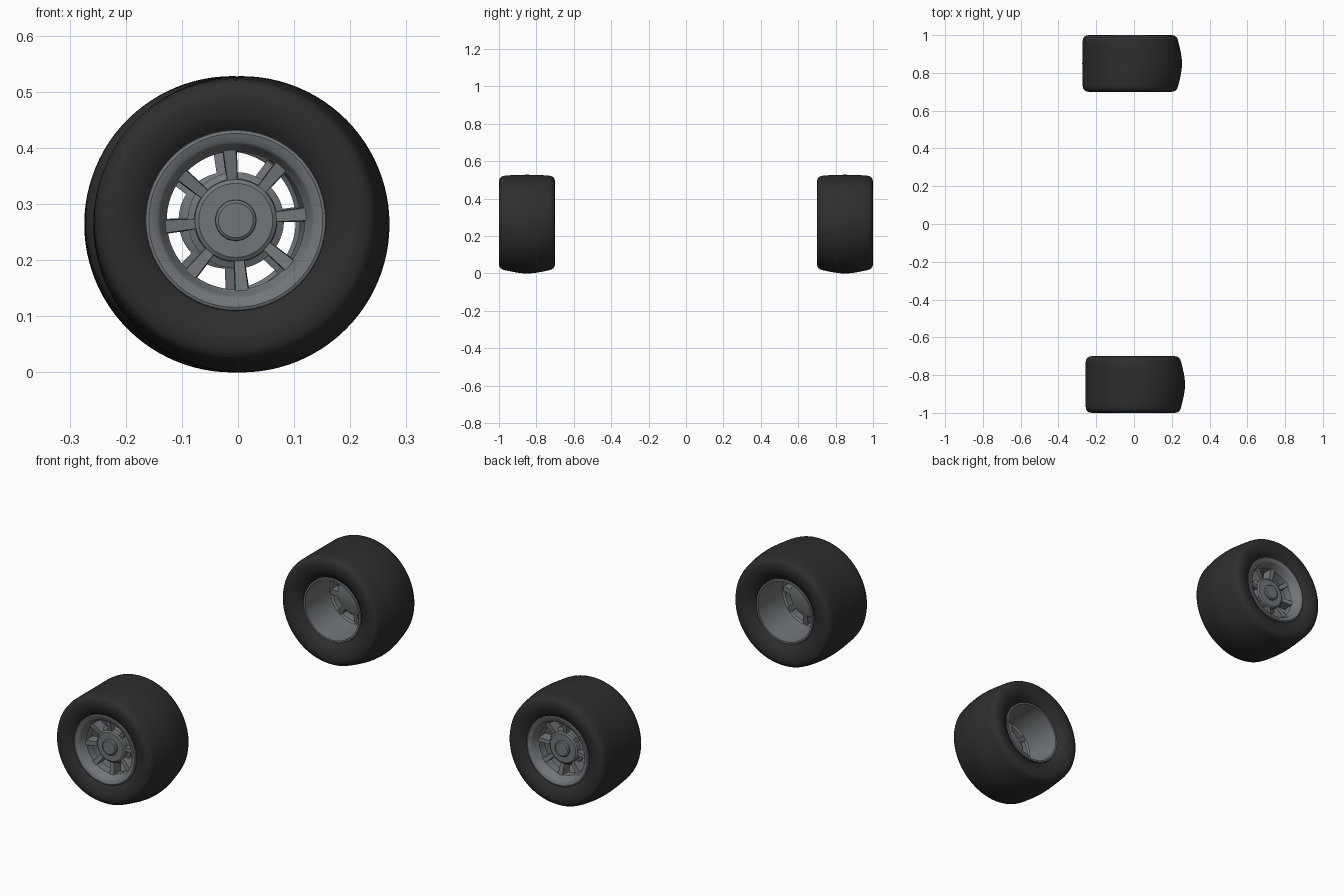
import bpy, bmesh, math

if "Cube" in bpy.data.objects:
    bpy.data.objects.remove(bpy.data.objects["Cube"])


def material(name, color):
    m = bpy.data.materials.new(name)
    m.diffuse_color = (*color, 1)
    m.use_nodes = True
    m.node_tree.nodes["Principled BSDF"].inputs["Base Color"].default_value = m.diffuse_color
    return m


RUBBER = material("black_rubber", (0.027, 0.027, 0.027))
METAL = material("grey_metal", (0.165, 0.18, 0.19))
CZ = 0.271  # axle height


def finish(name, bm, mat, angle=35):
    bmesh.ops.recalc_face_normals(bm, faces=bm.faces)
    me = bpy.data.meshes.new(name)
    bm.to_mesh(me)
    bm.free()
    me.materials.append(mat)
    ob = bpy.data.objects.new(name, me)
    bpy.context.collection.objects.link(ob)
    bpy.ops.object.select_all(action='DESELECT')
    ob.select_set(True)
    bpy.context.view_layer.objects.active = ob
    bpy.ops.object.shade_smooth_by_angle(angle=math.radians(angle))
    return ob


def lathe(name, profile, cx, side, mat, closed=True, steps=72, angle=35):
    """Spin (radius, depth from outer face, crown shift) around the axle."""
    bm = bmesh.new()
    rings = []
    for p in profile:
        r, d = p[0], p[1]
        s = p[2] if len(p) > 2 else 0
        ring = []
        for i in range(steps):
            a = 2 * math.pi * i / steps
            ring.append(bm.verts.new((cx + 0.010 * s + r * math.cos(a),
                                      side * (1 - d),
                                      CZ - 0.007 * s + r * math.sin(a))))
        rings.append(ring)
    n = len(rings)
    for k in range(n if closed else n - 1):
        a, b = rings[k], rings[(k + 1) % n]
        for i in range(steps):
            j = (i + 1) % steps
            bm.faces.new((a[i], a[j], b[j], b[i]))
    if not closed:
        bm.faces.new(rings[0])
        bm.faces.new(rings[-1])
    return finish(name, bm, mat, angle)


def spokes(name, cx, side):
    """Eight tapered spokes, deeper at the hub."""
    bm = bmesh.new()
    for k in range(8):
        a = math.radians(5 + 45 * k)
        ca, sa = math.cos(a), math.sin(a)
        vs = []
        for r, w, d0, d1 in ((0.066, 0.0085, 0.064, 0.115), (0.128, 0.0115, 0.052, 0.100)):
            for t, d in ((-w, d0), (w, d0), (w * 1.15, d1), (-w * 1.15, d1)):
                vs.append(bm.verts.new((cx + r * ca - t * sa, side * (1 - d),
                                        CZ + r * sa + t * ca)))
        for i in range(4):
            j = (i + 1) % 4
            bm.faces.new((vs[i], vs[j], vs[4 + j], vs[4 + i]))
        bm.faces.new(vs[:4])
        bm.faces.new(vs[4:])
    return finish(name, bm, METAL)


# tyre half profile from bead to shoulder, mirrored across the tread centre
half = [(0.150, 0.030), (0.160, 0.023), (0.170, 0.014), (0.185, 0.006), (0.203, 0.001),
        (0.220, 0.000), (0.234, 0.003), (0.244, 0.010), (0.2500, 0.020, 0.03),
        (0.2535, 0.035, 0.12), (0.2575, 0.065, 0.45), (0.2610, 0.095, 0.75),
        (0.2632, 0.125, 0.95)]
tyre = half + [(0.2640, 0.15, 1.0)] + [(p[0], 0.3 - p[1], *p[2:]) for p in reversed(half)]

rim = [(0.151, 0.032), (0.162, 0.024), (0.160, 0.017), (0.155, 0.015), (0.140, 0.019),
       (0.135, 0.024), (0.129, 0.048), (0.123, 0.056), (0.123, 0.095), (0.131, 0.102),
       (0.136, 0.180), (0.139, 0.274), (0.147, 0.274), (0.149, 0.250), (0.149, 0.150)]
hub = [(0.066, 0.058), (0.073, 0.063), (0.074, 0.082), (0.086, 0.088), (0.086, 0.108),
       (0.070, 0.118)]
cap = [(0.031, 0.046), (0.036, 0.050), (0.037, 0.062)]

for label, cx, side in (("front", -0.004, -1), ("back", -0.020, 1)):
    lathe(label + "_tyre", tyre, cx, side, RUBBER, steps=96, angle=60)
    lathe(label + "_rim", rim, cx, side, METAL)
    lathe(label + "_hub", hub, cx, side, METAL, closed=False, steps=48)
    lathe(label + "_hub_cap", cap, cx, side, METAL, closed=False, steps=32)
    spokes(label + "_spokes", cx, side)
